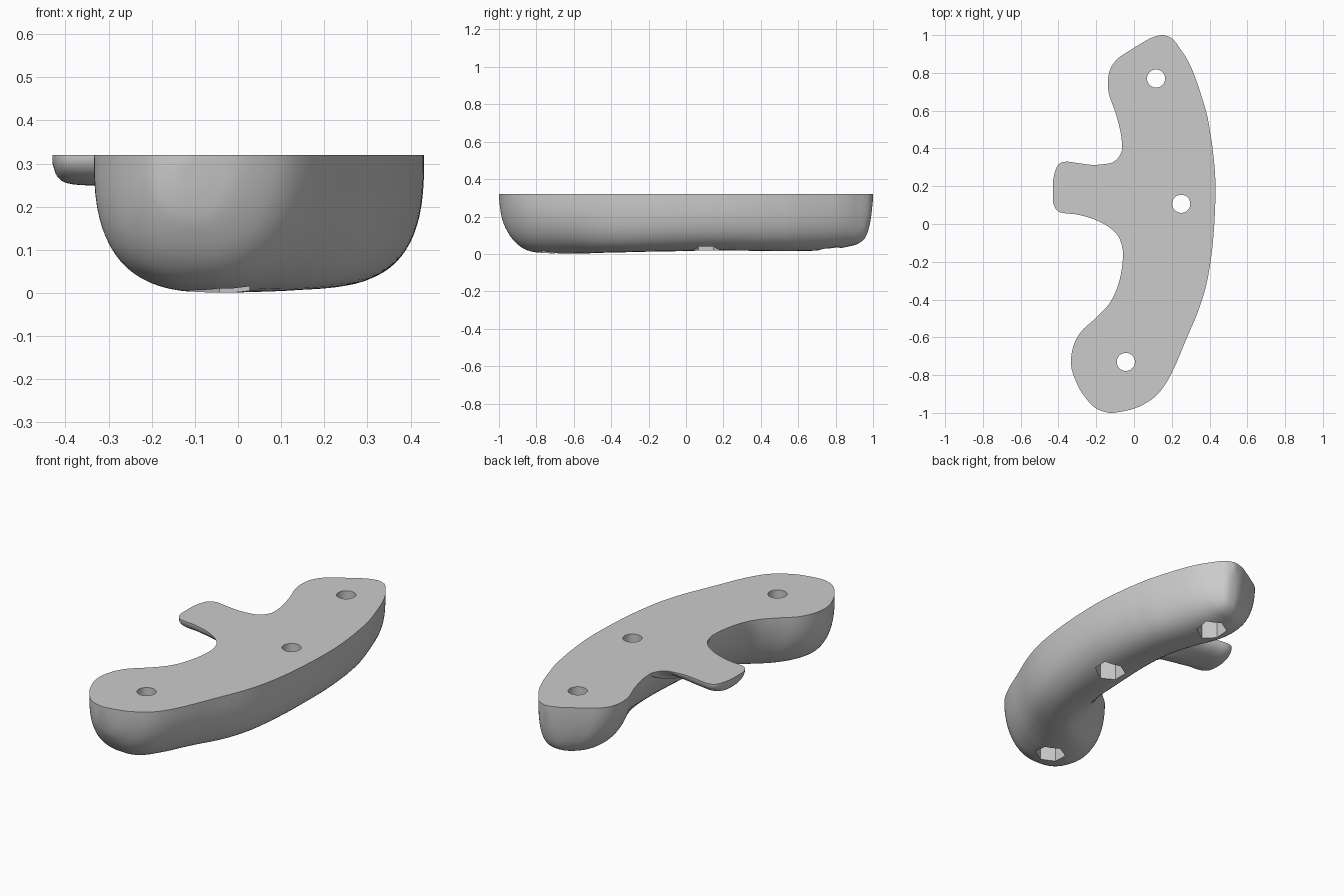
import bpy, math
from mathutils import Vector

if "Cube" in bpy.data.objects:
    bpy.data.objects.remove(bpy.data.objects["Cube"])

TOP = 0.32

grey = bpy.data.materials.new("plain grey")
grey.use_nodes = True
grey.diffuse_color = (0.6, 0.6, 0.6, 1)
grey.node_tree.nodes["Principled BSDF"].inputs["Base Color"].default_value = (0.6, 0.6, 0.6, 1)


def ramp(t, start, end, a, b):
    """Smooth change from a to b while t goes from start to end."""
    f = min(max((t - start) / (end - start), 0), 1)
    return a + (b - a) * f * f * (3 - 2 * f)


def smooth_stations(rows, steps):
    """Catmull-Rom curve through the station rows."""
    pts = [Vector(r) for r in rows]
    pts = [2 * pts[0] - pts[1]] + pts + [2 * pts[-1] - pts[-2]]
    out = []
    for a, b, c, d in zip(pts, pts[1:], pts[2:], pts[3:]):
        for i in range(steps):
            t = i / steps
            out.append(0.5 * (2 * b + (c - a) * t + (2 * a - 5 * b + 4 * c - d) * t * t
                              + (3 * b - a - 3 * c + d) * t ** 3))
    return out + [pts[-2]]


def loft(name, rows, low_power, high_power, place, steps=5, segs=36):
    """Loft rounded trough sections; each row is position, low, high, bottom."""
    verts, faces = [], []
    n = segs + 3
    for pos, low, high, bottom in smooth_stations(rows, steps):
        mid, half = (low + high) / 2, max((high - low) / 2, 0.004)
        ring = [(mid - half, TOP + 0.05)]
        for i in range(segs + 1):
            a = math.pi * i / segs
            c, s = math.cos(a), math.sin(a)
            power = low_power(pos) if c > 0 else high_power(pos)
            across = math.copysign(abs(c) ** (2 / power), c)
            ring.append((mid - half * across, TOP - (TOP - bottom) * max(s, 0) ** (2 / power)))
        ring.append((mid + half, TOP + 0.05))
        verts += [place(pos, w, z) for w, z in ring]
    count = len(verts) // n
    for j in range(count - 1):
        for i in range(n):
            k = (i + 1) % n
            faces.append((j * n + i, j * n + k, (j + 1) * n + k, (j + 1) * n + i))
    faces += [tuple(reversed(range(n))), tuple(range((count - 1) * n, count * n))]
    mesh = bpy.data.meshes.new(name)
    mesh.from_pydata(verts, [], faces)
    obj = bpy.data.objects.new(name, mesh)
    bpy.context.collection.objects.link(obj)
    mesh.materials.append(grey)
    # Consistent outward faces
    bpy.context.view_layer.objects.active = obj
    bpy.ops.object.mode_set(mode='EDIT')
    bpy.ops.mesh.select_all(action='SELECT')
    bpy.ops.mesh.normals_make_consistent(inside=False)
    bpy.ops.object.mode_set(mode='OBJECT')
    return obj


def combine(target, tool, operation):
    mod = target.modifiers.new(tool.name, 'BOOLEAN')
    mod.operation, mod.solver, mod.object = operation, 'EXACT', tool
    bpy.context.view_layer.objects.active = target
    bpy.ops.object.modifier_apply(modifier=mod.name)
    bpy.data.objects.remove(tool)


def inner_roundness(y):
    return ramp(y, -.8, -.3, 2.8, 1.5) + ramp(y, .3, .8, 0, .5)


def outer_roundness(y):
    return ramp(y, -.95, -.4, 2.1, 2.8)


def tab_roundness(x):
    return ramp(x, -.28, -.06, 2.3, 1.2)


# Curved grip body: y, inner edge, outer edge, underside height
body = loft("grip_body", [
    (-1, -.13, -.11, .3), (-.99, -.17, -.05, .22), (-.97, -.21, .02, .15),
    (-.92, -.257, .105, .07), (-.85, -.3, .165, .02), (-.75, -.333, .218, .003),
    (-.65, -.322, .26, .001), (-.57, -.28, .294, .002), (-.5, -.205, .324, .004),
    (-.42, -.13, .354, .007), (-.32, -.083, .383, .009), (-.2, -.06, .405, .012),
    (-.07, -.058, .42, .014), (.1, -.055, .43, .018), (.25, -.055, .43, .018),
    (.4, -.062, .416, .016), (.48, -.07, .404, .015), (.58, -.095, .386, .015),
    (.7, -.135, .35, .018), (.8, -.132, .315, .027), (.87, -.092, .282, .04),
    (.92, -.02, .25, .055), (.96, .045, .222, .09), (.985, .09, .197, .17),
    (1, .14, .16, .29)],
    inner_roundness, outer_roundness, lambda p, w, z: (w, p, z))

# Side tab blending into the body: x, front edge, back edge, underside height
tab = loft("side_tab", [
    (-.43, .12, .22, .3), (-.42, .09, .27, .272), (-.4, .066, .315, .256),
    (-.36, .056, .33, .25), (-.3, .05, .323, .25), (-.22, .028, .313, .248),
    (-.15, -.005, .318, .24), (-.11, -.035, .328, .23), (-.08, -.07, .355, .215),
    (-.065, -.11, .385, .205), (-.05, -.14, .41, .195), (.03, -.05, .35, .18),
    (.1, 0, .3, .16)],
    tab_roundness, tab_roundness, lambda p, w, z: (p, w, z))
combine(body, tab, 'UNION')

# Trim the top flat
bpy.ops.mesh.primitive_cube_add(size=4, location=(0, 0, TOP + 2))
combine(body, bpy.context.object, 'DIFFERENCE')

# Screw holes with hexagonal nut pockets underneath
for x, y in ((.117, .77), (.25, .107), (-.043, -.73)):
    bpy.ops.mesh.primitive_cylinder_add(vertices=32, radius=.048, depth=1, location=(x, y, .2))
    combine(body, bpy.context.object, 'DIFFERENCE')
    bpy.ops.mesh.primitive_cylinder_add(vertices=6, radius=.08, depth=.3, location=(x, y, -.03))
    combine(body, bpy.context.object, 'DIFFERENCE')

bpy.ops.object.select_all(action='DESELECT')
body.select_set(True)
bpy.context.view_layer.objects.active = body
bpy.ops.object.shade_smooth_by_angle(angle=math.radians(35))
